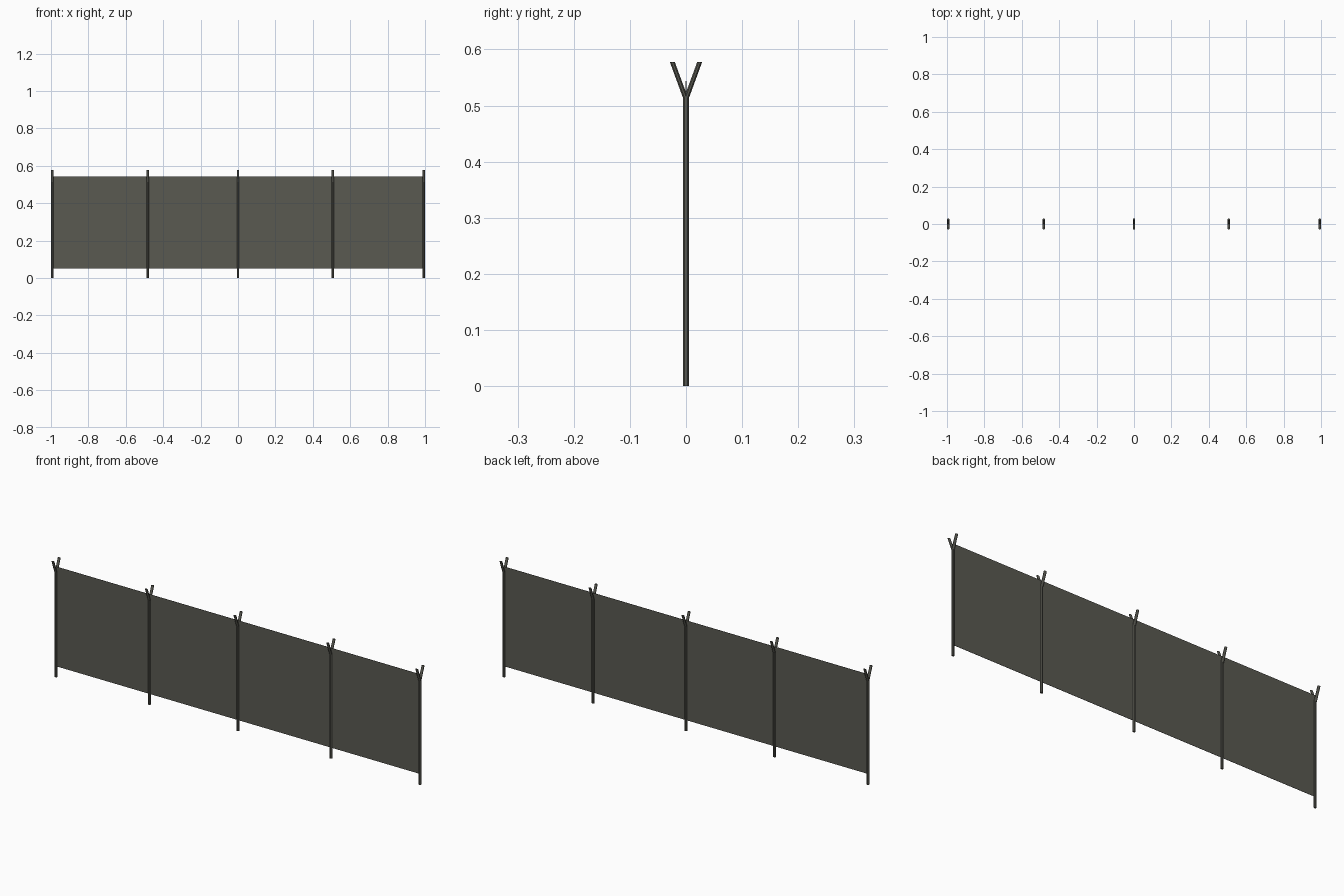
import bpy, bmesh, math

if "Cube" in bpy.data.objects:
    bpy.data.objects.remove(bpy.data.objects["Cube"])

mat = bpy.data.materials.new("dark olive grey metal")
mat.diffuse_color = (0.100, 0.100, 0.083, 1)
mat.use_nodes = True
mat.node_tree.nodes["Principled BSDF"].inputs["Base Color"].default_value = mat.diffuse_color


def finish(name, bm):
    mesh = bpy.data.meshes.new(name)
    bm.to_mesh(mesh)
    bm.free()
    mesh.materials.append(mat)
    obj = bpy.data.objects.new(name, mesh)
    bpy.context.collection.objects.link(obj)
    return obj


def rod(bm, x, start, end, rx, ry, sides=8):
    """Rod with level end caps running between two (y, z) points."""
    rings = []
    for y, z in (start, end):
        ring = []
        for i in range(sides):
            a = 2 * math.pi * (i + 0.5) / sides
            ring.append(bm.verts.new((x + rx * math.cos(a), y + ry * math.sin(a), z)))
        rings.append(ring)
    low, high = rings
    for i in range(sides):
        j = (i + 1) % sides
        bm.faces.new((low[i], low[j], high[j], high[i]))
    bm.faces.new(low[::-1])
    bm.faces.new(high)


# Posts, each with a forked top
for n, x in enumerate((-0.993, -0.483, 0.0, 0.507, 0.993), 1):
    bm = bmesh.new()
    rod(bm, x, (0, 0), (0, 0.516), 0.0072, 0.006)
    for side in (-1, 1):
        rod(bm, x, (side * 0.001, 0.514), (side * 0.0245, 0.578), 0.0072, 0.0048)
    finish(f"forked_post_{n}", bm)

# Mesh panel: a single thin sheet through the post centres
bm = bmesh.new()
corners = [(-0.994, 0.052), (0.994, 0.052), (0.994, 0.544), (-0.994, 0.544)]
bm.faces.new([bm.verts.new((x, 0, z)) for x, z in corners])
panel = finish("fence_panel", bm)
thick = panel.modifiers.new("thickness", 'SOLIDIFY')
thick.thickness = 0.001
thick.offset = 0
